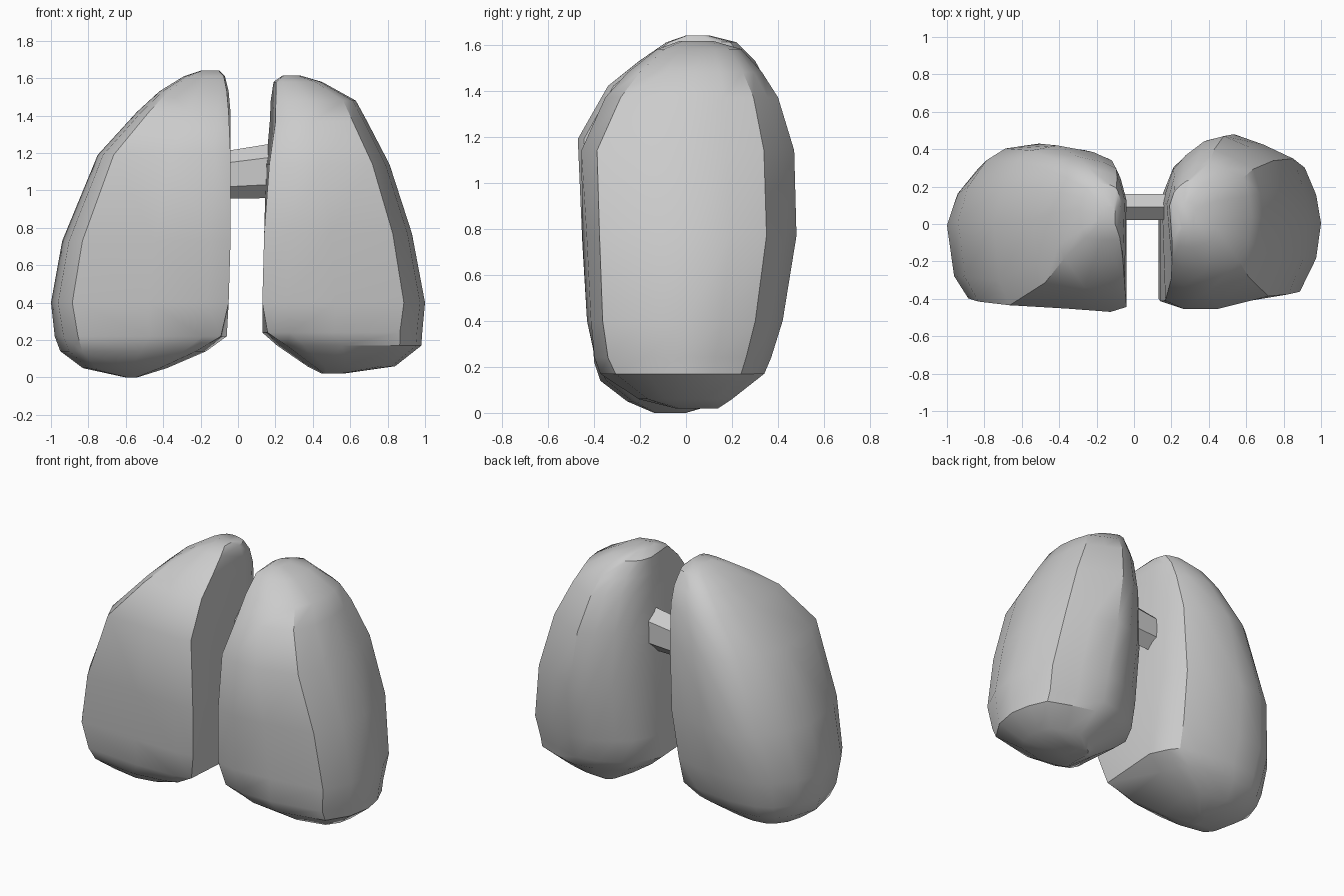
import bpy
import bmesh
import math
from mathutils import Vector

default_cube = bpy.data.objects.get("Cube")
if default_cube:
    bpy.data.objects.remove(default_cube, do_unlink=True)

# One plain grey for everything
grey = bpy.data.materials.new("plain_grey")
grey.use_nodes = True
colour = (0.6, 0.6, 0.6, 1)
grey.diffuse_color = colour
grey.node_tree.nodes["Principled BSDF"].inputs["Base Color"].default_value = colour

# Outlines: first value runs inner to outer, second runs front to back
RIGHT_OUTLINE = [(0, .03), (.12, 0), (.45, .02), (.88, .04), (.96, .19),
                 (1, .53), (.94, .74), (.83, .9), (.72, .97), (.52, 1),
                 (.25, .96), (.11, .91), (.06, .83), (0, .67)]
LEFT_OUTLINE = [(0, .04), (.16, 0), (.45, .02), (.87, .08), (.97, .29),
                (1, .51), (.97, .69), (.9, .86), (.7, .94), (.5, 1),
                (.34, .97), (.19, .89), (.09, .81), (0, .62)]


def loft(name, sections):
    """Skin closed point rings into a smooth shaded object with sharp creases."""
    bm = bmesh.new()
    rings = [[bm.verts.new(point) for point in ring] for ring in sections]
    for lower, upper in zip(rings, rings[1:]):
        for i in range(len(lower)):
            j = (i + 1) % len(lower)
            bm.faces.new((lower[i], lower[j], upper[j], upper[i]))
    bm.faces.new(rings[0])
    bm.faces.new(rings[-1])
    bmesh.ops.recalc_face_normals(bm, faces=bm.faces)
    mesh = bpy.data.meshes.new(name)
    bm.to_mesh(mesh)
    bm.free()
    mesh.materials.append(grey)
    obj = bpy.data.objects.new(name, mesh)
    bpy.context.collection.objects.link(obj)
    bpy.ops.object.select_all(action='DESELECT')
    obj.select_set(True)
    bpy.context.view_layer.objects.active = obj
    bpy.ops.object.shade_smooth_by_angle(angle=math.radians(32))


def round_front(u, v, amount):
    """Pull a point on the front half of an outline towards an ellipse."""
    if v > .5:
        return u, v
    centre = Vector((.5, .5))
    offset = Vector((u, v)) - centre
    return centre + offset.lerp(offset.normalized() * .5, amount)


def lobe(name, side, outline, levels):
    """Each level holds height, inner, outer, front, back and front rounding."""
    sections = []
    for z, inner, outer, front, back, rounding in levels:
        ring = [round_front(u, v, rounding) for u, v in outline]
        sections.append([Vector((side * (inner + (outer - inner) * u),
                                 front + (back - front) * v, z))
                         for u, v in ring])
    loft(name, sections)


# Right lobe, with a ridge where the flat front turns into the upper slope
lobe("right_lobe", -1, RIGHT_OUTLINE, [
    (0, .54, .6, -.14, 0, .6),
    (.05, .38, .83, -.26, .17, .6),
    (.14, .17, .95, -.38, .28, .5),
    (.22, .06, .98, -.41, .32, .25),
    (.4, .05, 1, -.43, .37, 0),
    (.73, .04, .94, -.45, .43, 0),
    (1.19, .04, .75, -.47, .42, 0),
    (1.42, .04, .54, -.35, .36, .15),
    (1.53, .05, .42, -.21, .3, .2),
    (1.61, .07, .29, -.09, .22, .2),
    (1.64, .1, .2, 0, .1, .2),
])

# Left lobe, slightly shorter and deeper, rounder towards the top
lobe("left_lobe", 1, LEFT_OUTLINE, [
    (.02, .45, .56, -.05, .14, .6),
    (.06, .37, .84, -.21, .2, .6),
    (.17, .21, .98, -.38, .34, .5),
    (.24, .13, .985, -.41, .37, .25),
    (.4, .13, 1, -.43, .42, 0),
    (.77, .14, .93, -.45, .48, 0),
    (1.14, .15, .81, -.47, .47, .2),
    (1.37, .17, .69, -.36, .4, .45),
    (1.48, .175, .63, -.26, .33, .45),
    (1.58, .19, .45, -.13, .24, .4),
    (1.615, .24, .33, -.03, .12, .4),
])

# Six sided bridge joining the inner faces, with a flat front and back
bridge = []
for x, z, height in ((-.1, 1.08, .125), (.24, 1.11, .15)):
    angles = [math.tau * (i + .5) / 6 for i in range(6)]
    bridge.append([Vector((x, .09 + .08 * math.cos(a), z + height * math.sin(a)))
                   for a in angles])
loft("connecting_bridge", bridge)
